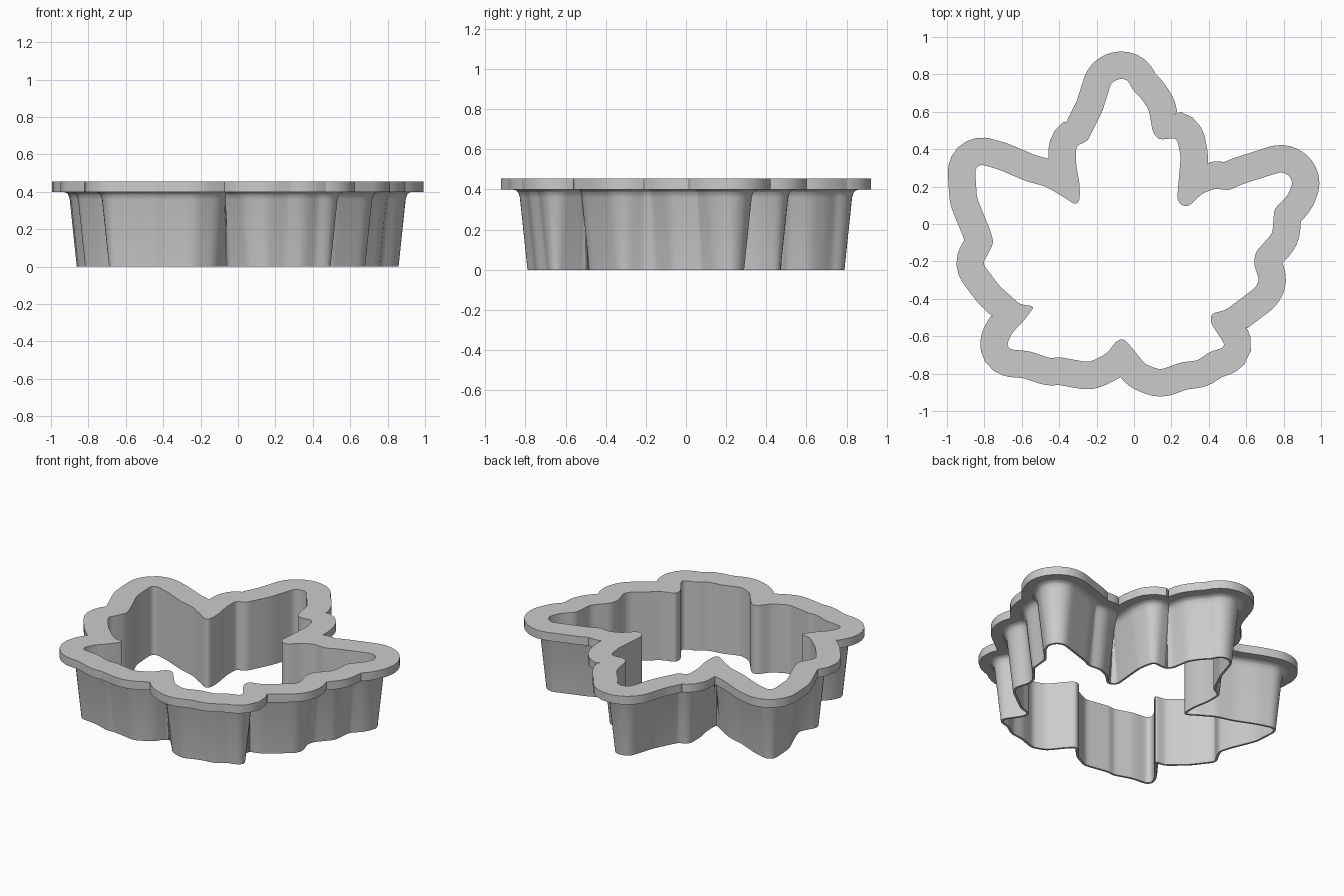
import bpy, bmesh
from mathutils import Vector, kdtree

if "Cube" in bpy.data.objects:
    bpy.data.objects.remove(bpy.data.objects["Cube"], do_unlink=True)

# Leaf outline of the cutting edge, clockwise from the top tip, in hundredths
LEAF = [
    (-7, 78), (-3, 77), (-1, 72), (4, 67), (8, 61), (10, 49), (13, 45), (23, 46),
    (25, 36), (23, 13), (25, 10), (29, 9), (36, 16), (43, 19), (51, 18), (57, 21),
    (79, 28), (83, 26), (85, 22), (82, 15), (75, 8), (74, -5), (65, -15), (64, -21),
    (67, -30), (65, -34), (49, -46), (41, -48), (41, -53), (49, -65), (46, -67),
    (41, -68), (34, -73), (25, -74), (14, -78), (6, -75), (-2, -65), (-6, -61),
    (-10, -63), (-14, -69), (-24, -74), (-41, -71), (-44, -72), (-56, -68),
    (-67, -67), (-68, -64), (-65, -58), (-60, -53), (-53, -44), (-61, -43),
    (-72, -33), (-81, -21), (-78, -16), (-75, -10), (-77, -3), (-84, 14),
    (-85, 30), (-82, 32), (-72, 29), (-58, 23), (-47, 20), (-37, 14), (-31, 10),
    (-29, 12), (-29, 21), (-31, 32), (-31, 42), (-25, 44), (-17, 60), (-12, 76)]


def smooth_outline(points, step=0.012, passes=4):
    """Resample the closed outline evenly, then round its corners."""
    corners = [Vector(p) / 100 for p in points]
    dense = []
    for a, b in zip(corners, corners[1:] + corners[:1]):
        count = max(1, round((b - a).length / step))
        dense += [a.lerp(b, i / count) for i in range(count)]
    for _ in range(passes):
        dense = [(dense[i - 1] + p * 2 + dense[(i + 1) % len(dense)]) / 4
                 for i, p in enumerate(dense)]
    return dense


outline = smooth_outline(LEAF)
size = len(outline)
normals = []
for i in range(size):
    along = outline[(i + 1) % size] - outline[i - 1]
    normals.append(Vector((-along.y, along.x)).normalized())
tree = kdtree.KDTree(size)
for i, p in enumerate(outline):
    tree.insert(p.to_3d(), i)
tree.balance()


def offset_point(i, distance):
    """Move outward, stopping where the two sides of a notch meet."""
    def is_clear(t):
        place = (outline[i] + normals[i] * t).to_3d()
        return tree.find(place)[2] >= t * 0.97

    if is_clear(distance):
        return outline[i] + normals[i] * distance
    low, high = 0.0, distance
    for _ in range(12):
        middle = (low + high) / 2
        if is_clear(middle):
            low = middle
        else:
            high = middle
    return outline[i] + normals[i] * low


def sweep(name, profile, material):
    """Carry an (outward offset, height) profile around the leaf outline."""
    bm = bmesh.new()
    rings = []
    for distance, z in profile:
        ring = []
        for i in range(size):
            p = offset_point(i, distance)
            ring.append(bm.verts.new((p.x, p.y, z)))
        rings.append(ring)
    for lower, upper in zip(rings, rings[1:]):
        for i in range(size):
            j = (i + 1) % size
            bm.faces.new((lower[i], lower[j], upper[j], upper[i]))
    mesh = bpy.data.meshes.new(name)
    bm.to_mesh(mesh)
    bm.free()
    mesh.materials.append(material)
    obj = bpy.data.objects.new(name, mesh)
    bpy.context.collection.objects.link(obj)
    bpy.ops.object.select_all(action="DESELECT")
    obj.select_set(True)
    bpy.context.view_layer.objects.active = obj
    bpy.ops.object.shade_smooth_by_angle(angle=0.6)
    return obj


grey = bpy.data.materials.new("plain grey")
grey.use_nodes = True
colour = (0.6, 0.6, 0.6, 1)
grey.diffuse_color = colour
grey.node_tree.nodes["Principled BSDF"].inputs["Base Color"].default_value = colour

# Tapered blade with a thin lower edge and a fillet under the rim
RIM_BOTTOM, RIM_TOP, RIM_WIDTH, FILLET = 0.40, 0.455, 0.147, 0.085
sweep("cutter_blade", [(0, RIM_BOTTOM), (0, 0), (0.014, 0), (0.052, 0.36),
                       (0.06, 0.385), (0.07, 0.395), (FILLET, RIM_BOTTOM)], grey)

# Flat grip rim around the top
sweep("grip_rim", [(FILLET, RIM_BOTTOM), (RIM_WIDTH, RIM_BOTTOM),
                   (RIM_WIDTH, RIM_TOP), (0, RIM_TOP), (0, RIM_BOTTOM)], grey)
